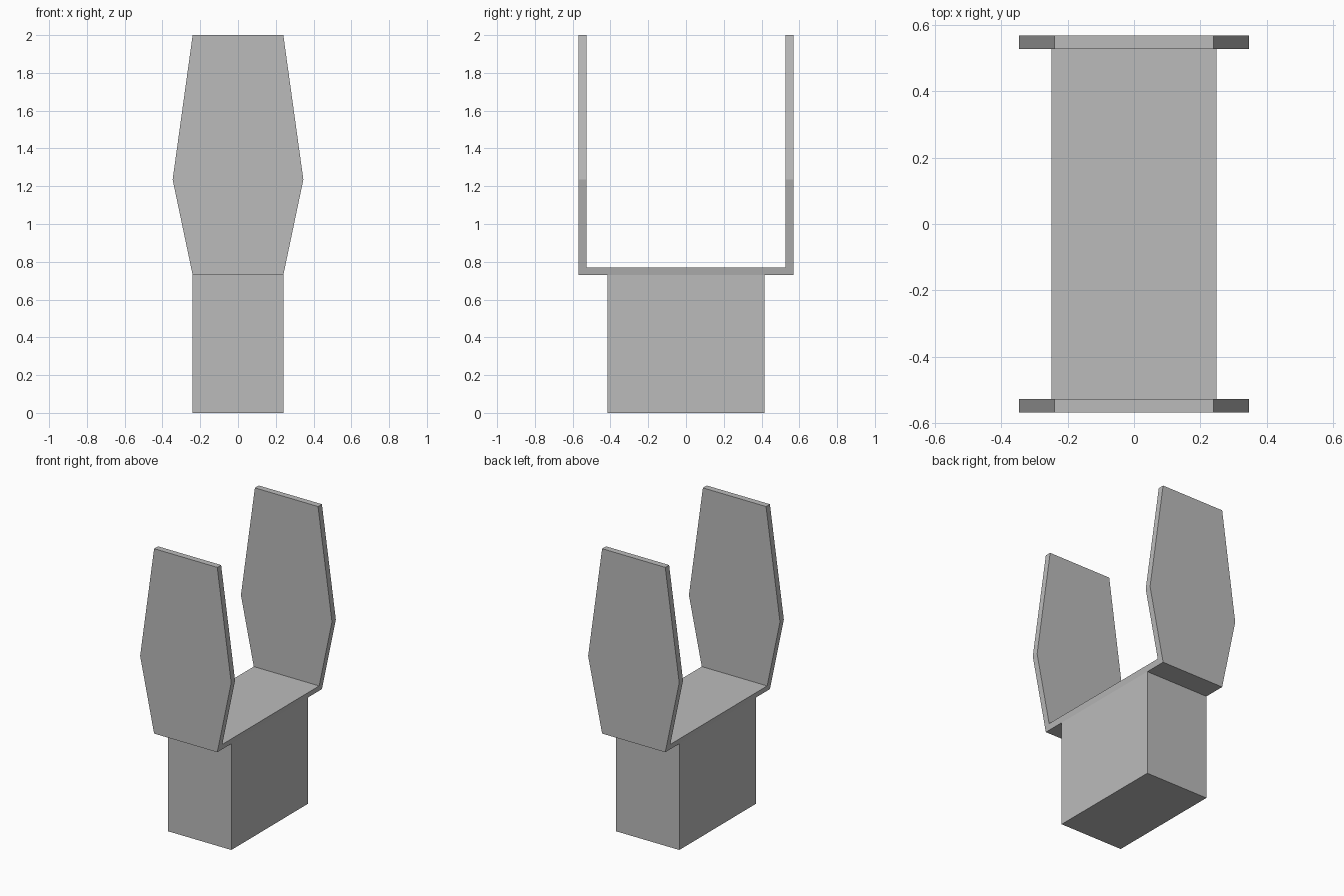
import bpy
import bmesh

cube = bpy.data.objects.get("Cube")
if cube:
    bpy.data.objects.remove(cube, do_unlink=True)

grey = bpy.data.materials.new("plain grey")
grey.use_nodes = True
colour = (0.5, 0.5, 0.5, 1)
grey.diffuse_color = colour
grey.node_tree.nodes["Principled BSDF"].inputs["Base Color"].default_value = colour


def prism(name, half_profile, y_start, y_end):
    """Mirror a (half width, height) outline across x and extrude it along y."""
    outline = half_profile + [(-x, z) for x, z in reversed(half_profile)]
    bm = bmesh.new()
    face = bm.faces.new([bm.verts.new((x, y_start, z)) for x, z in outline])
    result = bmesh.ops.extrude_face_region(bm, geom=[face])
    moved = [v for v in result["geom"] if isinstance(v, bmesh.types.BMVert)]
    bmesh.ops.translate(bm, verts=moved, vec=(0, y_end - y_start, 0))
    bmesh.ops.recalc_face_normals(bm, faces=bm.faces)
    mesh = bpy.data.meshes.new(name)
    bm.to_mesh(mesh)
    bm.free()
    mesh.materials.append(grey)
    obj = bpy.data.objects.new(name, mesh)
    bpy.context.collection.objects.link(obj)
    return obj


NARROW, WIDE = 0.24, 0.346
BASE_TOP, FLOOR_TOP, WAIST, TOP = 0.73, 0.77, 1.235, 2.0
INNER, OUTER = 0.526, 0.568

# Solid pedestal
prism("base_block", [(NARROW, 0), (NARROW, BASE_TOP)], -0.415, 0.415)

# Floor between the panels, its sides following their slope
slope = (WIDE - NARROW) / (WAIST - BASE_TOP)
floor_width = NARROW + slope * (FLOOR_TOP - BASE_TOP)
prism("floor_plate", [(NARROW, BASE_TOP), (floor_width, FLOOR_TOP)], -INNER, INNER)

# Upright six-sided end panels
panel = [(NARROW, BASE_TOP), (WIDE, WAIST), (NARROW, TOP)]
for name, side in (("front_panel", -1), ("back_panel", 1)):
    prism(name, panel, side * INNER, side * OUTER)
